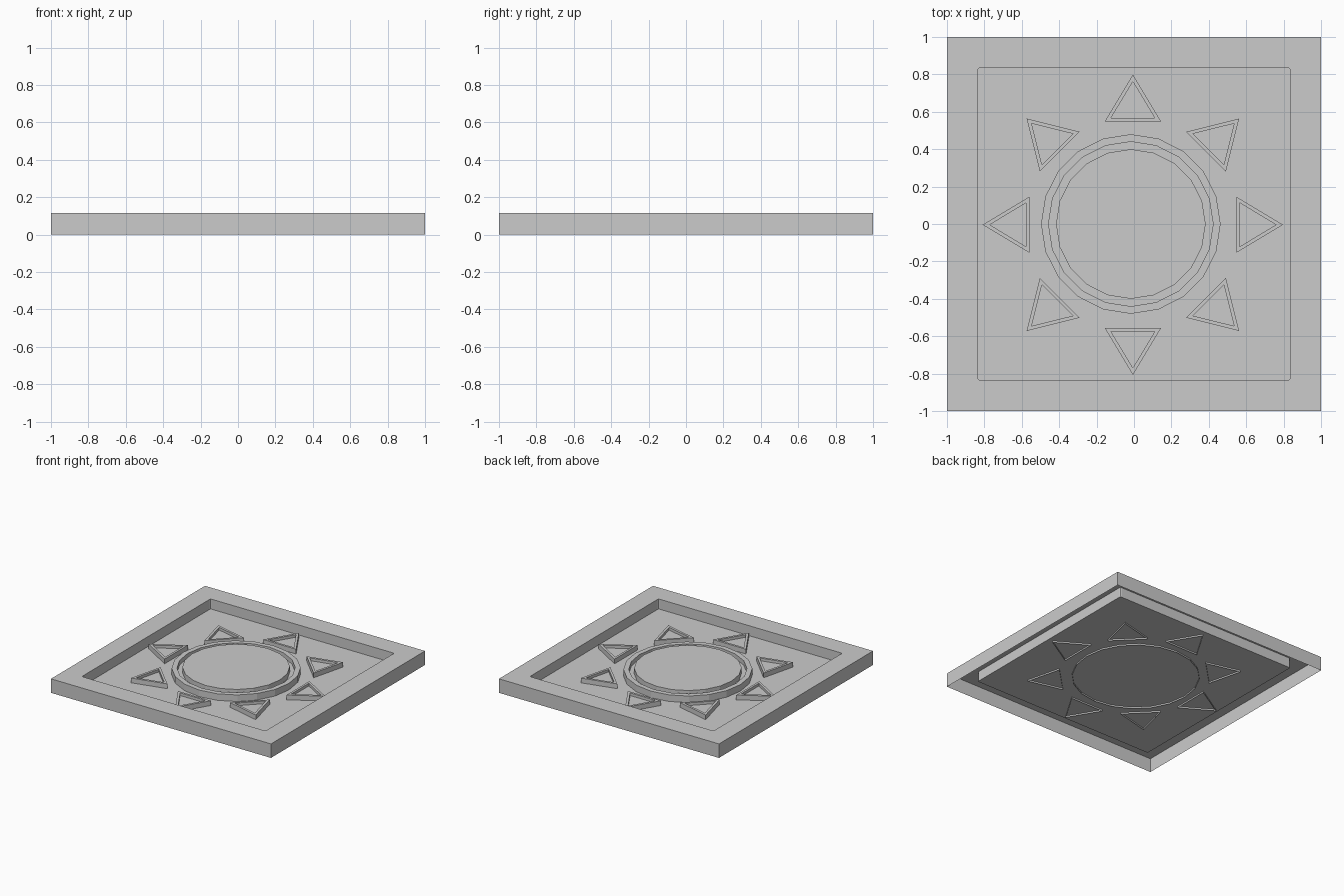
import bpy, bmesh
from math import sin, cos, pi, radians

if "Cube" in bpy.data.objects:
    bpy.data.objects.remove(bpy.data.objects["Cube"])

FLOOR, TOP = 0.033, 0.115
CX, CY = -0.006, -0.004


def finish(name, bm):
    mesh = bpy.data.meshes.new(name)
    bm.to_mesh(mesh)
    bm.free()
    ob = bpy.data.objects.new(name, mesh)
    bpy.context.collection.objects.link(ob)
    return ob


def stacked_shell(bm, loops):
    """Bridge successive (points, z) outlines and cap the last one; open below."""
    rings = [[bm.verts.new((x, y, z)) for x, y in pts] for pts, z in loops]
    n = len(rings[0])
    for a, b in zip(rings, rings[1:]):
        for i in range(n):
            j = (i + 1) % n
            bm.faces.new((a[i], a[j], b[j], b[i]))
    bm.faces.new(rings[-1])


def square(r):
    return [(-r, -r), (r, -r), (r, r), (-r, r)]


def circle(r, n=20):
    return [(-0.017 + r * sin(-2 * pi * i / n), r * cos(2 * pi * i / n)) for i in range(n)]


def ray(angle, tip, base, half):
    c, s = cos(angle), sin(angle)
    return [(CX + u * c - v * s, CY + u * s + v * c)
            for u, v in ((tip, 0), (base, half), (base, -half))]


# Square tray: open underneath, with a sunken floor and softened recess corners
bm = bmesh.new()
stacked_shell(bm, [(square(1), 0), (square(1), TOP), (square(0.835), TOP), (square(0.835), FLOOR)])
corners = [e for e in bm.edges
           if all(abs(abs(v.co.x) - 0.835) < 0.001 for v in e.verts)
           and abs(e.verts[0].co.z - e.verts[1].co.z) > 0.01]
bmesh.ops.bevel(bm, geom=corners, offset=0.012, segments=2, profile=0.5, affect='EDGES')
finish("tray", bm)

# Central disc with raised rim and a groove around it
bm = bmesh.new()
stacked_shell(bm, [(circle(0.48), 0.02), (circle(0.48), 0.087), (circle(0.44), 0.087),
                   (circle(0.44), 0.05), (circle(0.40), 0.05), (circle(0.40), 0.095)])
finish("sun_disc", bm)

# Eight triangular rays with sunken centres
for k in range(8):
    a = radians(45 * k)
    outer, inner = ray(a, 0.803, 0.553, 0.15), ray(a, 0.765, 0.571, 0.117)
    bm = bmesh.new()
    stacked_shell(bm, [(outer, 0.02), (outer, 0.072), (inner, 0.072), (inner, 0.05)])
    finish(f"sun_ray_{k + 1}", bm)
